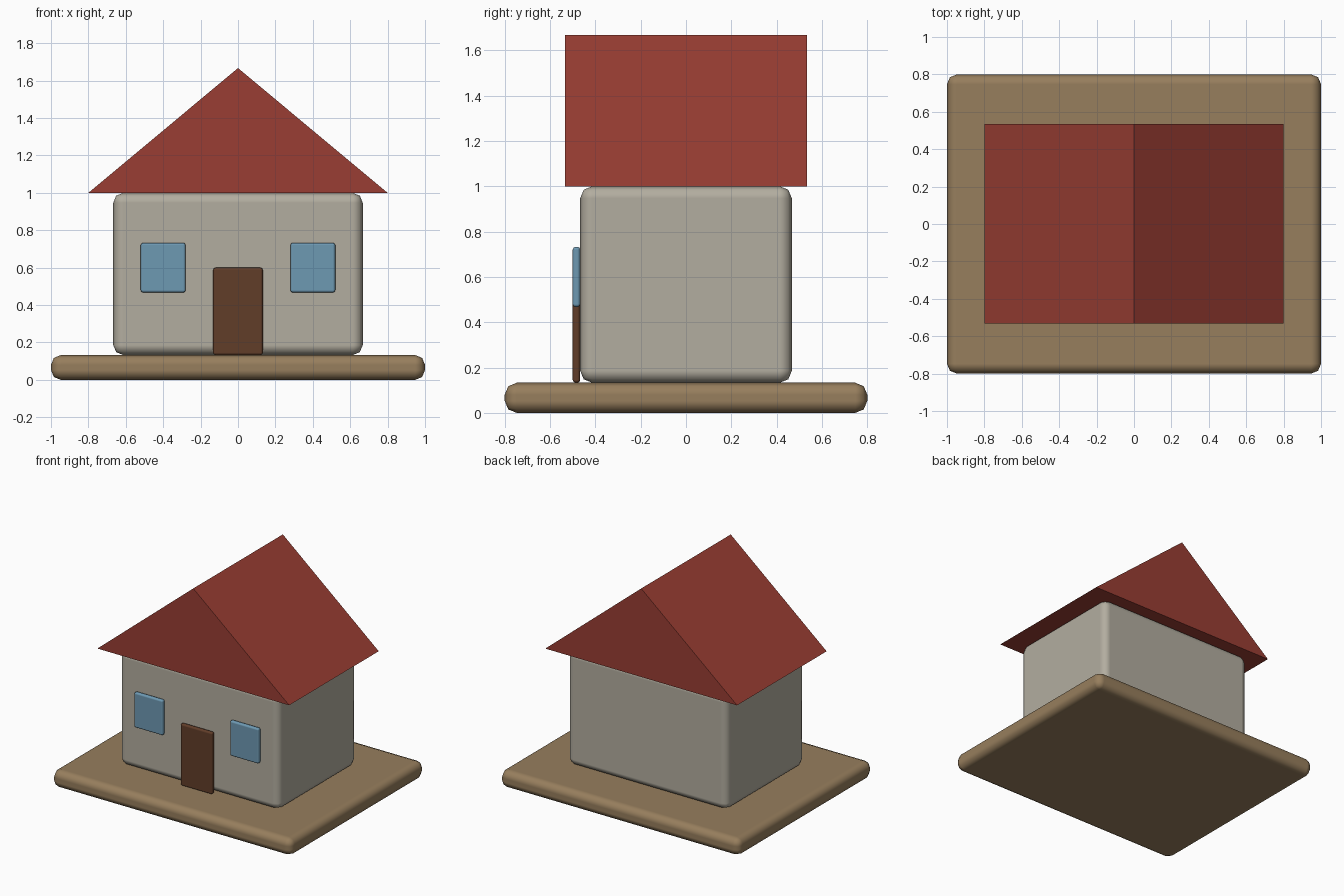
import bpy, bmesh, math

if "Cube" in bpy.data.objects:
    bpy.data.objects.remove(bpy.data.objects["Cube"])


def material(name, rgb):
    m = bpy.data.materials.new(name)
    m.diffuse_color = (*rgb, 1)
    m.use_nodes = True
    m.node_tree.nodes["Principled BSDF"].inputs["Base Color"].default_value = m.diffuse_color
    return m


def box(name, lo, hi, bevel, mat):
    """Rounded box spanning the corners lo..hi."""
    centre = [(a + b) / 2 for a, b in zip(lo, hi)]
    bpy.ops.mesh.primitive_cube_add(size=1, location=centre)
    ob = bpy.context.object
    ob.name = name
    ob.scale = [b - a for a, b in zip(lo, hi)]
    bpy.ops.object.transform_apply(location=False, rotation=False, scale=True)
    ob.data.materials.append(mat)
    bpy.ops.object.shade_smooth_by_angle(angle=math.radians(180))
    mod = ob.modifiers.new("rounded_edges", 'BEVEL')
    mod.width = bevel
    mod.segments = 2
    mod.limit_method = 'NONE'
    mod.harden_normals = True
    return ob


tan = material("ground_tan", (0.31, 0.21, 0.11))
plaster = material("plaster", (0.45, 0.42, 0.35))
red = material("roof_red", (0.32, 0.047, 0.033))
glass = material("glass_blue", (0.155, 0.32, 0.45))
wood = material("door_wood", (0.12, 0.047, 0.022))

# Plinth and walls
box("base", (-1, -0.8, 0), (1, 0.8, 0.133), 0.053, tan)
box("walls", (-0.667, -0.467, 0.133), (0.667, 0.467, 1.0), 0.053, plaster)

# Door and the pair of windows on the front
box("door", (-0.133, -0.5, 0.133), (0.133, -0.467, 0.6), 0.013, wood)
for side, x in (("left", -0.4), ("right", 0.4)):
    box(f"window_{side}", (x - 0.12, -0.5, 0.467), (x + 0.12, -0.467, 0.733), 0.013, glass)

# Gable roof: triangle extruded front to back
bm = bmesh.new()
gable = bm.faces.new([bm.verts.new(p) for p in
                      ((-0.8, -0.533, 1.0), (0.8, -0.533, 1.0), (0, -0.533, 1.667))])
ext = bmesh.ops.extrude_face_region(bm, geom=[gable], use_keep_orig=True)
bmesh.ops.translate(bm, vec=(0, 1.067, 0),
                    verts=[g for g in ext["geom"] if isinstance(g, bmesh.types.BMVert)])
bmesh.ops.recalc_face_normals(bm, faces=bm.faces)
mesh = bpy.data.meshes.new("roof")
bm.to_mesh(mesh)
bm.free()
mesh.materials.append(red)
bpy.context.collection.objects.link(bpy.data.objects.new("roof", mesh))
